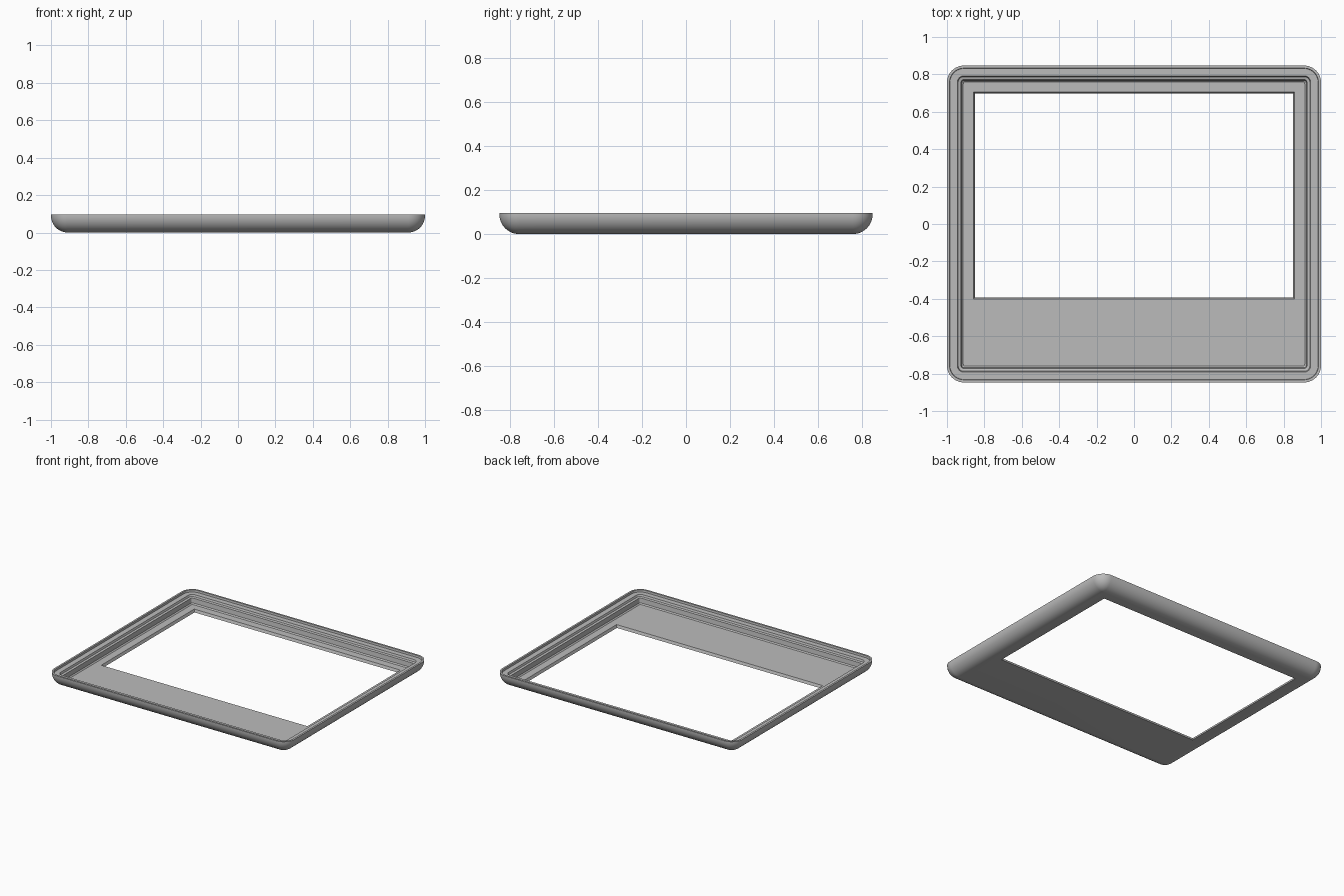
import bpy, bmesh, math

cube = bpy.data.objects.get("Cube")
if cube:
    bpy.data.objects.remove(cube)

HX, HY, H, R = 1.0, 0.847, 0.095, 0.09   # half sizes, height, edge radius
STEPS = 10                               # segments per rounded corner

grey = bpy.data.materials.new("plain grey")
grey.use_nodes = True
colour = (0.5, 0.5, 0.5, 1)
grey.diffuse_color = colour
grey.node_tree.nodes["Principled BSDF"].inputs["Base Color"].default_value = colour


def ring(bm, x0, x1, y0, y1, z, r):
    """Rounded rectangle loop of vertices, counter-clockwise."""
    verts = []
    corners = [(x1 - r, y1 - r), (x0 + r, y1 - r), (x0 + r, y0 + r), (x1 - r, y0 + r)]
    for i, (cx, cy) in enumerate(corners):
        for k in range(STEPS + 1):
            a = math.pi / 2 * (i + k / STEPS)
            verts.append(bm.verts.new((cx + r * math.cos(a), cy + r * math.sin(a), z)))
    return verts


def inset_ring(bm, inset, z, r=None):
    r = max(R - inset, 0.012) if r is None else r
    return ring(bm, inset - HX, HX - inset, inset - HY, HY - inset, z, r)


def window_ring(bm, grow, z):
    return ring(bm, -0.85 - grow, 0.85 + grow, -0.392 - grow, 0.697 + grow, z, 0)


bm = bmesh.new()
loops = [window_ring(bm, 0, 0)]

# rounded outer shell, from the flat face up to the rim
for k in range(13):
    a = math.pi / 2 * k / 12
    inset = R * (1 - math.sin(a))
    loops.append(inset_ring(bm, inset, R * (1 - math.cos(a)), R - inset))

# rim lip, seating ledge and inner wall: (inset, height)
for inset, z in [(0, H), (0.014, H), (0.016, 0.08), (0.055, 0.08), (0.06, 0.066),
                 (0.075, 0.062), (0.079, 0.028), (0.087, 0.02)]:
    loops.append(inset_ring(bm, inset, z))

# inner floor and slanted window edge
loops.append(window_ring(bm, 0.008, 0.02))
loops.append(loops[0])

for a, b in zip(loops, loops[1:]):
    for i in range(len(a)):
        j = (i + 1) % len(a)
        bm.faces.new((a[i], a[j], b[j], b[i]))

bmesh.ops.remove_doubles(bm, verts=bm.verts, dist=1e-5)
bmesh.ops.recalc_face_normals(bm, faces=bm.faces)

mesh = bpy.data.meshes.new("bezel_frame")
bm.to_mesh(mesh)
bm.free()
mesh.materials.append(grey)
frame = bpy.data.objects.new("bezel_frame", mesh)
bpy.context.collection.objects.link(frame)

bpy.ops.object.select_all(action='DESELECT')
frame.select_set(True)
bpy.context.view_layer.objects.active = frame
bpy.ops.object.shade_smooth_by_angle(angle=math.radians(30))
